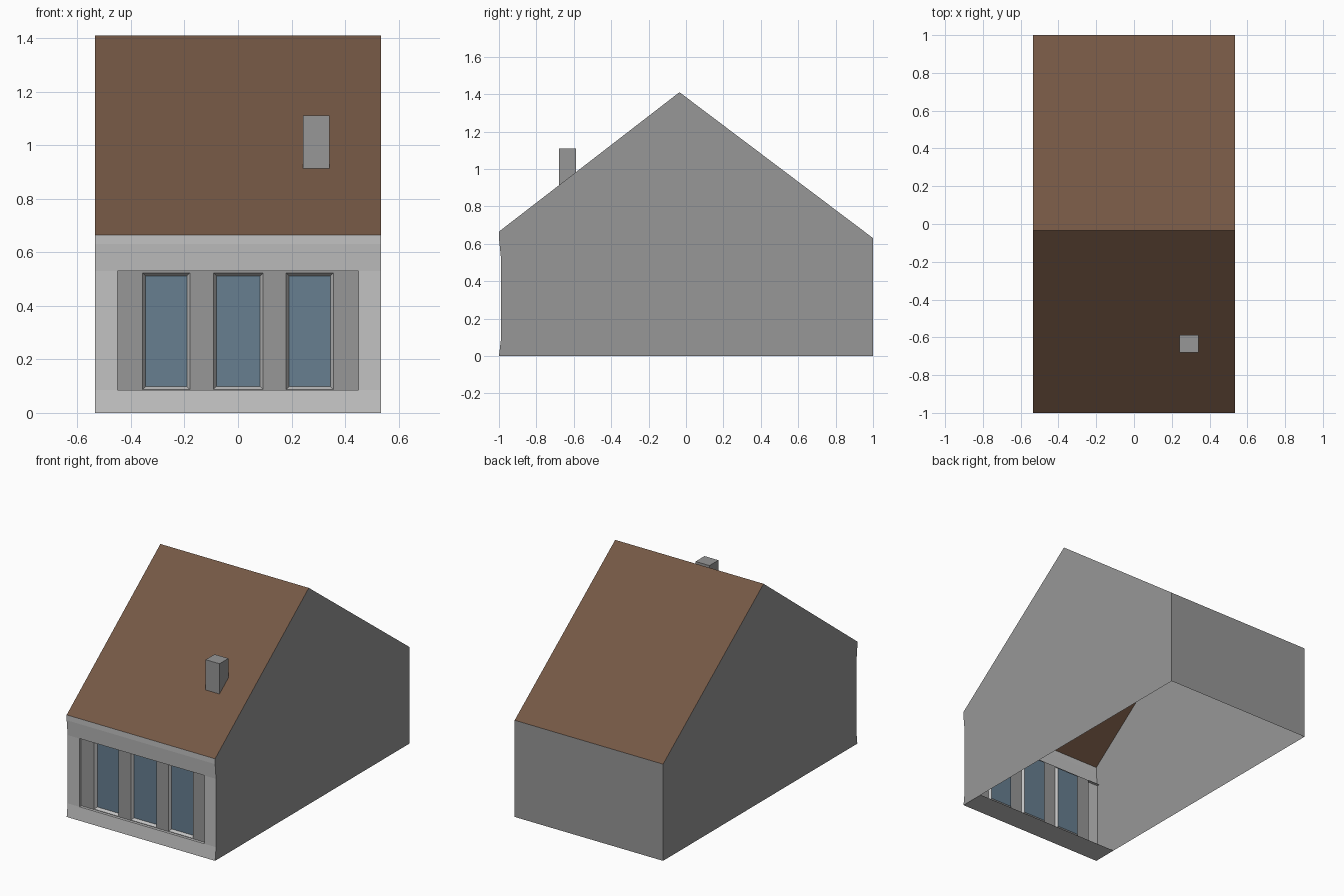
import bpy, bmesh

cube = bpy.data.objects.get("Cube")
if cube:
    bpy.data.objects.remove(cube, do_unlink=True)


def material(name, rgb):
    m = bpy.data.materials.new(name)
    m.use_nodes = True
    m.diffuse_color = (*rgb, 1)
    bsdf = next(n for n in m.node_tree.nodes if n.type == "BSDF_PRINCIPLED")
    bsdf.inputs["Base Color"].default_value = (*rgb, 1)
    bsdf.inputs["Roughness"].default_value = 0.9
    return m


WALL = material("wall grey", (0.31, 0.31, 0.31))
TRIM = material("trim light grey", (0.54, 0.54, 0.54))
ROOF = material("roof brown", (0.175, 0.096, 0.058))
GLASS = material("window blue", (0.135, 0.21, 0.28))

HALF = 0.535            # half width of the house
OPENING = 0.45          # half width of the recessed shopfront
FRONT, FACE, RECESS = -1.0, -0.99, -0.972
SILL, HEAD, BAND = 0.085, 0.53, 0.63
EAVE_F, EAVE_B = (FRONT, 0.665), (1.0, 0.63)
RIDGE = (-0.035, 1.41)


def add_object(name, bm, *mats):
    bmesh.ops.remove_doubles(bm, verts=bm.verts, dist=1e-5)
    mesh = bpy.data.meshes.new(name)
    bm.to_mesh(mesh)
    bm.free()
    for m in mats:
        mesh.materials.append(m)
    obj = bpy.data.objects.new(name, mesh)
    bpy.context.collection.objects.link(obj)
    return obj


def sheet(name, polygons, mat):
    bm = bmesh.new()
    for poly in polygons:
        bm.faces.new([bm.verts.new(p) for p in poly])
    return add_object(name, bm, mat)


def strip(name, path, mat, half=HALF):
    """Sweep a side profile of (y, z) points across the width."""
    quads = [[(-half, *p), (half, *p), (half, *q), (-half, *q)]
             for p, q in zip(path, path[1:])]
    return sheet(name, quads, mat)


def mirror(obj):
    obj.modifiers.new("Mirror", "MIRROR").use_axis[0] = True


# Roof and back wall
strip("roof", [EAVE_F, RIDGE, EAVE_B], ROOF)
strip("back_wall", [EAVE_B, (1.0, 0)], WALL)

# Gable walls, mirrored
outline = [(FRONT, 0), (1.0, 0), EAVE_B, RIDGE, EAVE_F,
           (FRONT, BAND), (FACE, HEAD), (FACE, SILL)]
mirror(sheet("gable_walls", [[(HALF, *p) for p in outline]], WALL))

# Front plinth with its underside, and the band under the eaves
strip("plinth", [(-0.835, 0), (FRONT, 0), (FACE, SILL), (RECESS, SILL)], TRIM)
strip("eaves_band", [(RECESS, HEAD), (FACE, HEAD), (FRONT, BAND), EAVE_F], TRIM)

# Corner pilasters with returns into the recess, mirrored
plan = [(OPENING, RECESS), (OPENING, FACE), (HALF, FACE)]
mirror(sheet("pilasters", [[(*p, SILL), (*q, SILL), (*q, HEAD), (*p, HEAD)]
                           for p, q in zip(plan, plan[1:])], TRIM))

# Recessed front wall with three inset windows
xs = [-OPENING, -0.356, -0.18, -0.091, 0.093, 0.18, 0.356, OPENING]
zs = [SILL, 0.088, 0.522, HEAD]
bm = bmesh.new()
grid = [[bm.verts.new((x, RECESS, z)) for x in xs] for z in zs]
windows = []
for j in range(len(zs) - 1):
    for i in range(len(xs) - 1):
        f = bm.faces.new((grid[j][i], grid[j][i + 1],
                          grid[j + 1][i + 1], grid[j + 1][i]))
        if j == 1 and i % 2:
            windows.append(f)
bm.normal_update()
rims = bmesh.ops.inset_individual(bm, faces=windows, thickness=0.014,
                                  depth=-0.018)["faces"]
for f in rims:
    f.material_index = 1
for f in windows:
    f.material_index = 2
add_object("front_wall_windows", bm, WALL, TRIM, GLASS)

# Chimney, its foot cut to the slope of the front roof
bm = bmesh.new()
bmesh.ops.create_cube(bm, size=1)
slope = (RIDGE[1] - EAVE_F[1]) / (RIDGE[0] - FRONT)
for v in bm.verts:
    top = v.co.z > 0
    v.co.x = 0.292 + v.co.x * 0.1
    v.co.y = -0.633 + v.co.y * 0.092
    v.co.z = 1.11 if top else EAVE_F[1] + slope * (v.co.y - FRONT)
add_object("chimney", bm, WALL)
